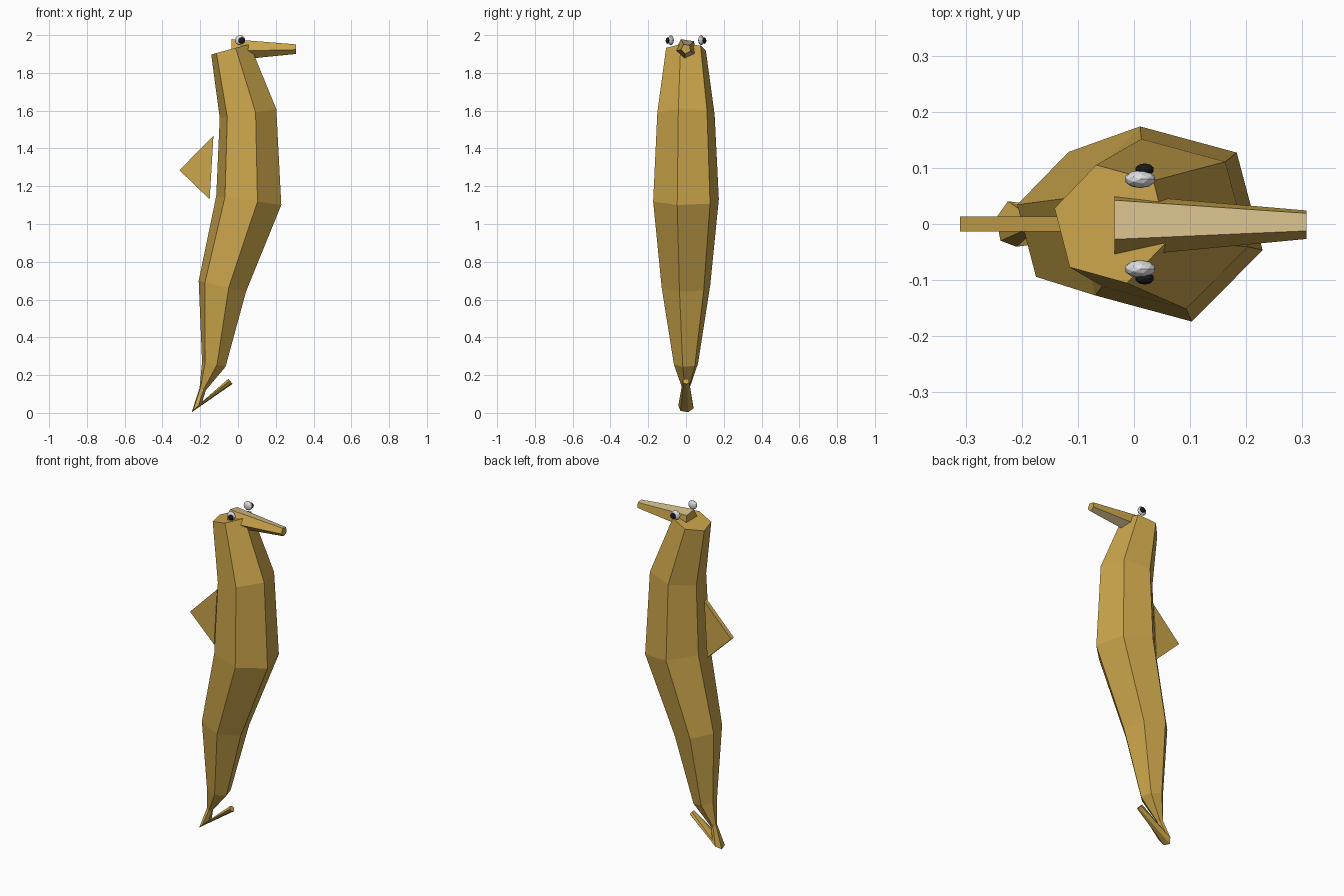
import bpy, bmesh
from math import sin, cos, radians
from mathutils import Matrix, Vector

cube = bpy.data.objects.get("Cube")
if cube:
    bpy.data.objects.remove(cube, do_unlink=True)


def material(name, rgb):
    mat = bpy.data.materials.new(name)
    mat.use_nodes = True
    mat.diffuse_color = (*rgb, 1)
    mat.node_tree.nodes["Principled BSDF"].inputs["Base Color"].default_value = (*rgb, 1)
    return mat


gold = material("gold", (0.60, 0.38, 0.07))
beige = material("pale_beige", (0.66, 0.52, 0.26))
white = material("eye_white", (0.75, 0.75, 0.75))
black = material("pupil_black", (0.01, 0.01, 0.01))


def finish(name, bm, *mats):
    bmesh.ops.recalc_face_normals(bm, faces=bm.faces)
    mesh = bpy.data.meshes.new(name)
    bm.to_mesh(mesh)
    bm.free()
    for mat in mats:
        mesh.materials.append(mat)
    obj = bpy.data.objects.new(name, mesh)
    bpy.context.collection.objects.link(obj)
    return obj


def loft(name, rings, sides, start, mats, accent=()):
    """Skin regular polygons given as (x, z, radius, tilt); accent sides take the second colour."""
    bm = bmesh.new()
    loops = []
    for x, z, r, tilt in rings:
        t = radians(tilt)
        loop = []
        for k in range(sides):
            a = radians(start + 360 * k / sides)
            u = r * cos(a)
            loop.append(bm.verts.new((x + u * cos(t), r * sin(a), z + u * sin(t))))
        loops.append(loop)
    for low, high in zip(loops, loops[1:]):
        for k in range(sides):
            n = (k + 1) % sides
            face = bm.faces.new((low[k], low[n], high[n], high[k]))
            face.material_index = int(k in accent)
    bm.faces.new(loops[0])
    bm.faces.new(loops[-1])
    return finish(name, bm, *mats)


# Six-sided body, narrowing into a hooked tail
loft("body_and_tail", [
    (-0.04, 1.925, 0.109, 15),
    (0.053, 1.585, 0.157, 9),
    (0.057, 1.125, 0.180, -8),
    (-0.083, 0.67, 0.133, -13),
    (-0.128, 0.258, 0.066, -12),
    (-0.187, 0.125, 0.018, -18),
    (-0.217, 0.032, 0.042, 45),
    (-0.040, 0.167, 0.018, 127),
], 6, -15, [gold])

# Five-sided tapering snout with pale upper and lower faces
loft("snout", [(-0.035, 1.925, 0.06, 90), (0.307, 1.927, 0.027, 90)],
     5, 45, [gold, beige], accent=(1, 4))

# Thin triangular back fin
bm = bmesh.new()
tri = [bm.verts.new((x, -0.013, z)) for x, z in ((-0.31, 1.285), (-0.15, 1.13), (-0.13, 1.467))]
side = bm.faces.new(tri)
out = bmesh.ops.extrude_face_region(bm, geom=[side])["geom"]
moved = [v for v in out if isinstance(v, bmesh.types.BMVert)]
bmesh.ops.translate(bm, verts=moved, vec=(0, 0.026, 0))
finish("back_fin", bm, gold)


def ball(name, centre, size, mat):
    bm = bmesh.new()
    bmesh.ops.create_icosphere(bm, subdivisions=2, radius=1)
    bmesh.ops.transform(bm, verts=bm.verts,
                        matrix=Matrix.Translation(Vector(centre)) @ Matrix.Diagonal((*size, 1)))
    finish(name, bm, mat)


# Eyes and pupils on both sides of the head
for label, s in (("left", 1), ("right", -1)):
    ball(label + "_eye", (0.011, s * 0.08, 1.973), (0.028, 0.016, 0.027), white)
    ball(label + "_pupil", (0.019, s * 0.097, 1.971), (0.017, 0.011, 0.017), black)
